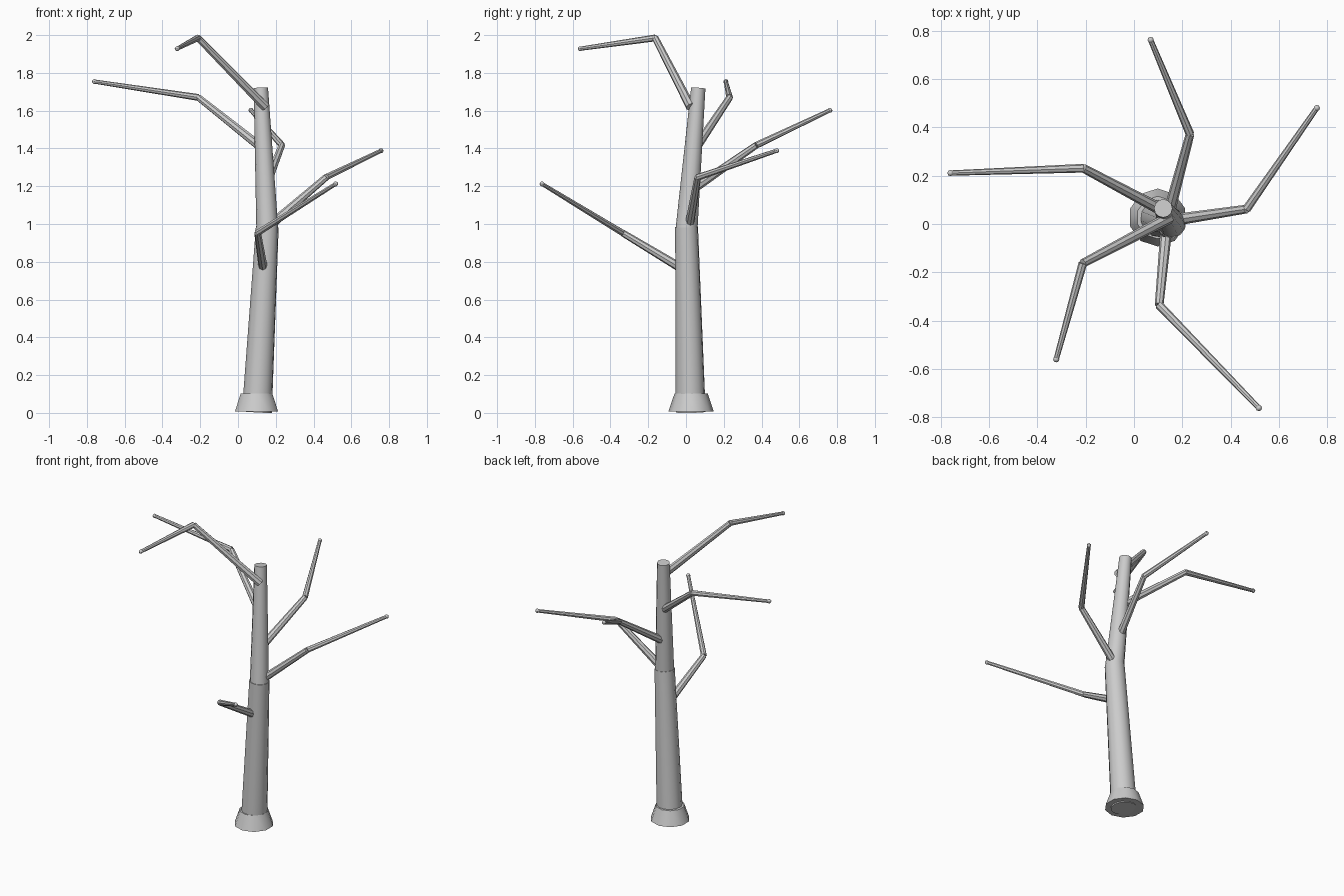
import bpy, math
from mathutils import Vector

if "Cube" in bpy.data.objects:
    bpy.data.objects.remove(bpy.data.objects["Cube"])

bark = bpy.data.materials.new("grey_bark")
bark.diffuse_color = (0.6, 0.6, 0.6, 1)
bark.use_nodes = True
bark.node_tree.nodes["Principled BSDF"].inputs["Base Color"].default_value = bark.diffuse_color


def finish(name):
    ob = bpy.context.object
    ob.name = name
    ob.data.materials.append(bark)
    bpy.ops.object.shade_smooth_by_angle(angle=math.radians(40))
    return ob


def limb(name, a, b, r1, r2, sides):
    """Tapered cylinder running from point a to point b."""
    a, b = Vector(a), Vector(b)
    d = b - a
    bpy.ops.mesh.primitive_cone_add(
        vertices=sides, radius1=r1, radius2=r2, depth=d.length,
        location=(a + b) / 2, rotation=d.to_track_quat('Z', 'Y').to_euler())
    return finish(name)


def ball(name, p, r):
    bpy.ops.mesh.primitive_uv_sphere_add(segments=8, ring_count=6, radius=r, location=p)
    return finish(name)


# Root flare and the two leaning trunk pieces
limb("root_flare", (0.098, 0.027, 0.008), (0.098, 0.027, 0.102), 0.12, 0.088, 10)
limb("lower_trunk", (0.1, 0.025, 0.004), (0.155, 0.003, 0.985), 0.08, 0.061, 12)
limb("upper_trunk", (0.155, 0.003, 0.975), (0.121, 0.065, 1.72), 0.058, 0.038, 12)

# Branches: start inside trunk, elbow, tip
branches = {
    "front_branch": ((0.137, 0.01, 0.745), (0.104, -0.336, 0.953), (0.517, -0.762, 1.212)),
    "right_branch": ((0.155, 0.015, 0.98), (0.466, 0.062, 1.247), (0.757, 0.48, 1.388)),
    "back_branch": ((0.14, 0.03, 1.18), (0.232, 0.372, 1.417), (0.069, 0.762, 1.602)),
    "left_branch": ((0.13, 0.05, 1.40), (-0.21, 0.231, 1.67), (-0.76, 0.211, 1.754)),
    "top_branch": ((0.145, 0.025, 1.62), (-0.212, -0.163, 1.985), (-0.322, -0.56, 1.928)),
}
for name, (start, elbow, tip) in branches.items():
    limb(name + "_inner", start, elbow, 0.025, 0.018, 8)
    limb(name + "_outer", elbow, tip, 0.018, 0.011, 8)
    ball(name + "_tip", tip, 0.013)
